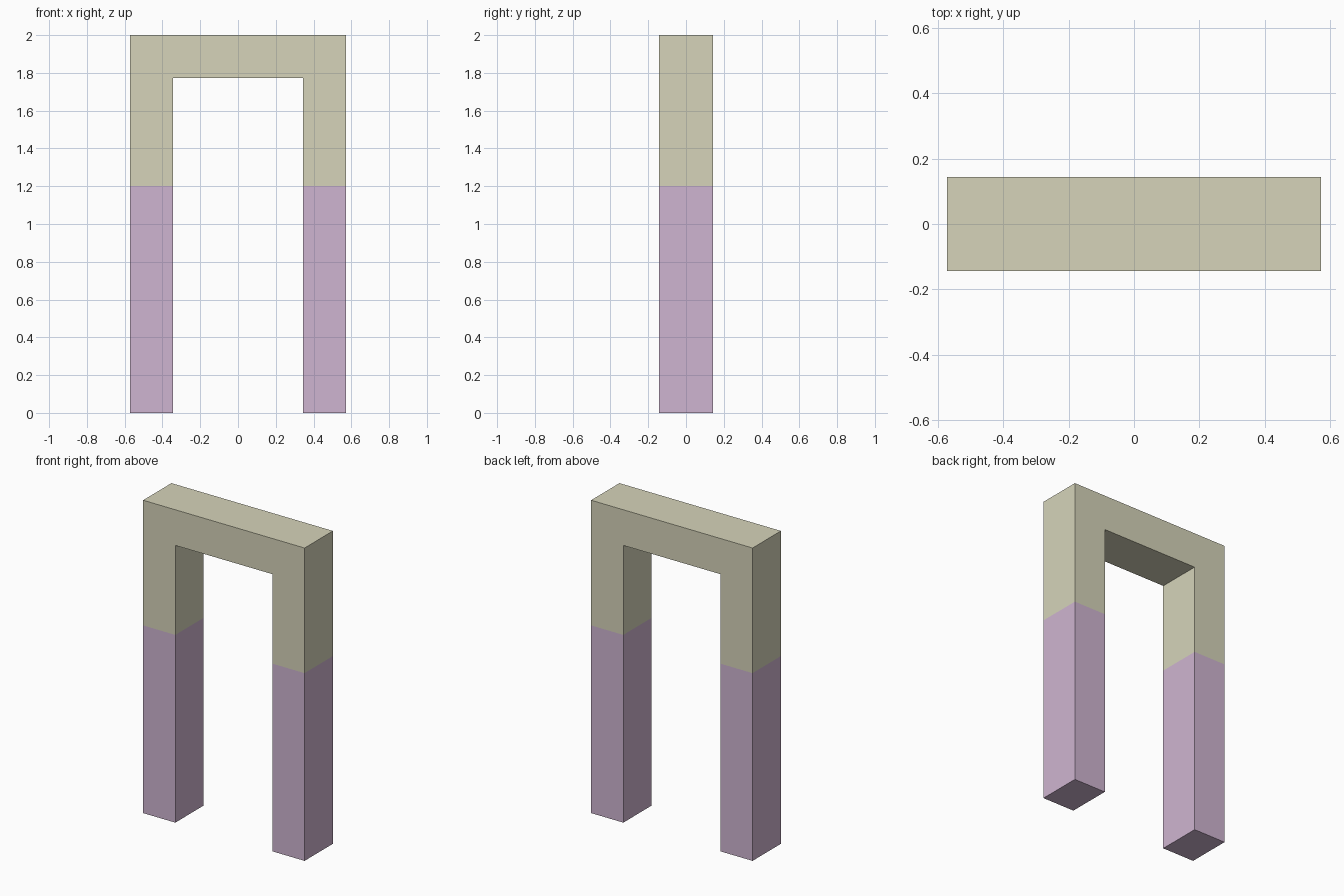
import bpy, bmesh

if "Cube" in bpy.data.objects:
    bpy.data.objects.remove(bpy.data.objects["Cube"])

W, D, H = 0.571, 0.143, 2.0   # half width, half depth, height
T = 0.228                     # bar thickness
SPLIT = 1.2                   # colour change height


def material(name, rgb):
    m = bpy.data.materials.new(name)
    m.diffuse_color = (*rgb, 1.0)
    m.use_nodes = True
    m.node_tree.nodes["Principled BSDF"].inputs["Base Color"].default_value = m.diffuse_color
    return m


# Front outline as a grid of cells: two posts plus the lintel span
xs = [-W, -W + T, W - T, W]
zs = [0.0, SPLIT, H - T, H]
cells = [(i, k) for i in (0, 2) for k in range(3)] + [(1, 2)]

bm = bmesh.new()
for i, k in cells:
    corners = [(i, k), (i + 1, k), (i + 1, k + 1), (i, k + 1)]
    bm.faces.new([bm.verts.new((xs[a], -D, zs[b])) for a, b in corners])
bmesh.ops.remove_doubles(bm, verts=bm.verts[:], dist=1e-4)

# Thicken toward the back, keeping the front faces
res = bmesh.ops.extrude_face_region(bm, geom=bm.faces[:], use_keep_orig=True)
moved = [g for g in res["geom"] if isinstance(g, bmesh.types.BMVert)]
bmesh.ops.translate(bm, verts=moved, vec=(0, 2 * D, 0))
bmesh.ops.recalc_face_normals(bm, faces=bm.faces[:])

# Lower posts get the second colour
for f in bm.faces:
    f.material_index = int(f.calc_center_median().z < SPLIT)

mesh = bpy.data.meshes.new("portal_frame")
bm.to_mesh(mesh)
bm.free()
mesh.materials.append(material("beige", (0.672, 0.658, 0.491)))
mesh.materials.append(material("mauve", (0.624, 0.462, 0.638)))
frame = bpy.data.objects.new("portal_frame", mesh)
bpy.context.collection.objects.link(frame)
